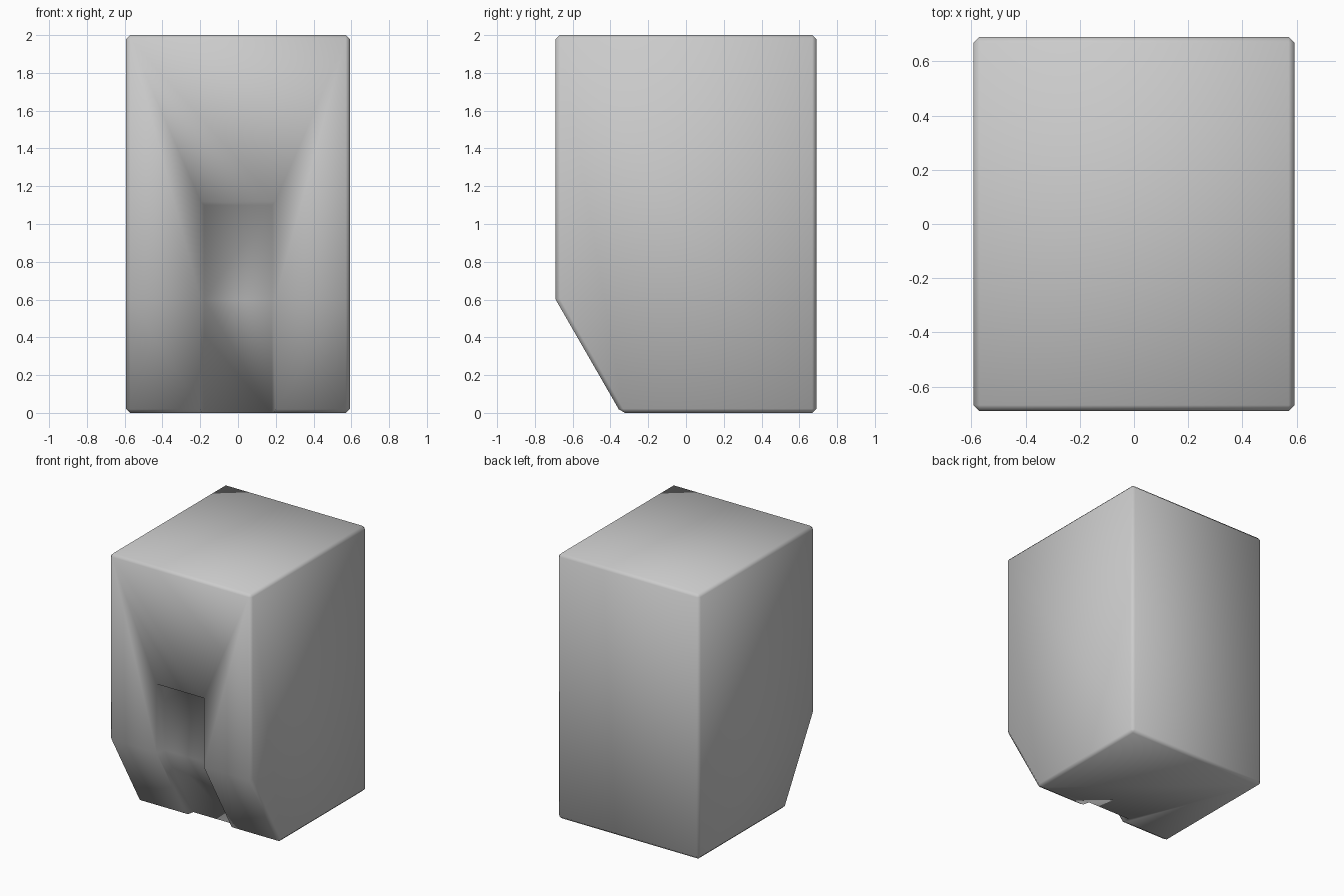
import bpy, bmesh

if "Cube" in bpy.data.objects:
    bpy.data.objects.remove(bpy.data.objects["Cube"])


def loft(name, rings):
    """Solid made by joining equal-sized rings of points, capped at both ends."""
    bm = bmesh.new()
    loops = [[bm.verts.new(p) for p in ring] for ring in rings]
    for a, b in zip(loops, loops[1:]):
        for i in range(len(a)):
            j = (i + 1) % len(a)
            bm.faces.new((a[i], a[j], b[j], b[i]))
    bm.faces.new(loops[0])
    bm.faces.new(loops[-1])
    bmesh.ops.recalc_face_normals(bm, faces=bm.faces[:])
    mesh = bpy.data.meshes.new(name)
    bm.to_mesh(mesh)
    bm.free()
    obj = bpy.data.objects.new(name, mesh)
    bpy.context.collection.objects.link(obj)
    return obj


# Main block: side profile with a sloped lower front, swept across x
profile = [(-0.69, 2), (-0.69, 0.6), (-0.345, 0), (0.69, 0), (0.69, 2)]
body = loft("block_body", [[(x, y, z) for y, z in profile] for x in (-0.592, 0.592)])
bevel = body.modifiers.new("edge_bevel", "BEVEL")
bevel.width = 0.022
bevel.segments = 1
bevel.limit_method = "ANGLE"

# Groove cutter: tapered walls, floor running parallel to the front surface
rows = [(-0.69, 1.14, 1.10), (-0.69, 0.6, 0.6), (-0.2875, -0.1, -0.1)]
cutter = loft("groove_cutter", [
    [(-0.215, y - 0.07, zf), (0.215, y - 0.07, zf),
     (0.18, y + 0.07, zb), (-0.18, y + 0.07, zb)] for y, zf, zb in rows])
cutter.hide_render = True
cutter.hide_viewport = True

groove = body.modifiers.new("front_groove", "BOOLEAN")
groove.object = cutter
groove.operation = "DIFFERENCE"
groove.solver = "EXACT"

# Soft shading over the whole block
for face in body.data.polygons:
    face.use_smooth = True
for face in cutter.data.polygons:
    face.use_smooth = True
